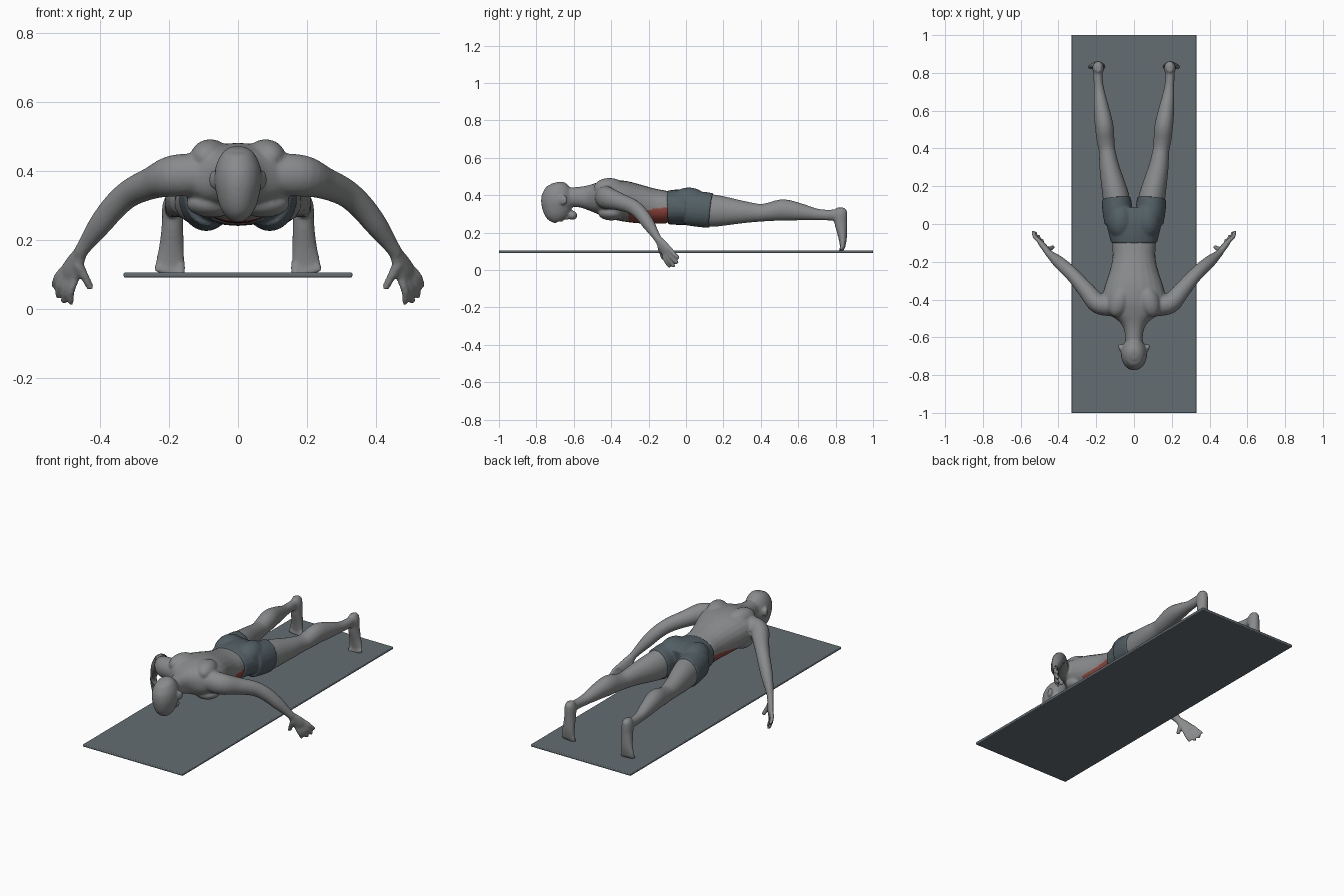
import bpy, bmesh, math
from mathutils import Vector, Matrix

if "Cube" in bpy.data.objects:
    bpy.data.objects.remove(bpy.data.objects["Cube"], do_unlink=True)


def material(name, color):
    m = bpy.data.materials.new(name)
    m.use_nodes = True
    m.diffuse_color = (*color, 1)
    m.node_tree.nodes["Principled BSDF"].inputs["Base Color"].default_value = (*color, 1)
    return m


skin = material("grey skin", (0.25, 0.255, 0.26))
cloth = material("slate cloth", (0.085, 0.115, 0.13))
red = material("muscle red", (0.30, 0.06, 0.045))
rubber = material("mat grey", (0.125, 0.155, 0.17))
X = (1, 0, 0)


def spline(st, steps=5):
    """Catmull-Rom through the stations (x, y, z, half width, half depth)."""
    p = [Vector(s) for s in st]
    p = [p[0] * 2 - p[1]] + p + [p[-1] * 2 - p[-2]]
    out = []
    for a, b, c, d in zip(p, p[1:], p[2:], p[3:]):
        for i in range(steps):
            t = i / steps
            out.append(0.5 * (2 * b + (c - a) * t + (2 * a - 5 * b + 4 * c - d) * t**2
                              + (3 * b - a - 3 * c + d) * t**3))
    return out + [p[-2]]


def tube(bm, st, side=X, mirror=1, grow=0.0, n=24, power=1.0):
    """Loft elliptical rings along a smooth path."""
    pts = spline([(s[0] * mirror, *s[1:]) for s in st])
    side = Vector((side[0] * mirror, side[1], side[2]))
    rings = []
    for i, p in enumerate(pts):
        ahead, behind = pts[min(i + 1, len(pts) - 1)], pts[max(i - 1, 0)]
        t = (Vector(ahead[:3]) - Vector(behind[:3])).normalized()
        u = (side - t * side.dot(t)).normalized()
        v = t.cross(u)
        ring = []
        for k in range(n):
            a = math.tau * k / n
            c, s = math.cos(a), math.sin(a)
            c, s = [math.copysign(abs(q) ** power, q) for q in (c, s)]
            ring.append(bm.verts.new(Vector(p[:3]) + u * c * (p[3] + grow) + v * s * (p[4] + grow)))
        rings.append(ring)
    for a, b in zip(rings, rings[1:]):
        for k in range(n):
            bm.faces.new((a[k], a[(k + 1) % n], b[(k + 1) % n], b[k]))
    bm.faces.new(rings[0])
    bm.faces.new(rings[-1])


def ball(bm, center, radii, mirror=1, turn=0.0):
    c = Vector((center[0] * mirror, center[1], center[2]))
    mat = Matrix.Translation(c) @ Matrix.Rotation(turn * mirror, 4, 'Z') @ Matrix.Diagonal((*radii, 1))
    bmesh.ops.create_uvsphere(bm, u_segments=24, v_segments=14, radius=1, matrix=mat)


def fuse(name, bm, mats, voxel, smooth):
    """Blend overlapping parts into one organic surface."""
    bmesh.ops.recalc_face_normals(bm, faces=bm.faces[:])
    me = bpy.data.meshes.new(name)
    bm.to_mesh(me)
    bm.free()
    ob = bpy.data.objects.new(name, me)
    bpy.context.collection.objects.link(ob)
    r = ob.modifiers.new("blend", 'REMESH')
    r.mode, r.voxel_size = 'VOXEL', voxel
    s = ob.modifiers.new("soften", 'SMOOTH')
    s.factor, s.iterations = 0.5, smooth
    dg = bpy.context.evaluated_depsgraph_get()
    new = bpy.data.meshes.new_from_object(ob.evaluated_get(dg))
    ob.modifiers.clear()
    ob.data = new
    new.materials.clear()
    for m in mats:
        new.materials.append(m)
    new.polygons.foreach_set("use_smooth", [True] * len(new.polygons))
    return ob


def trunk(rows):
    # rows of y, half width, top z, bottom z
    return [(0, y, (a + b) / 2, w, (a - b) / 2) for y, w, a, b in rows]


neck_chest = trunk([(-.64, .045, .44, .34), (-.57, .05, .445, .335), (-.52, .075, .455, .32),
                    (-.47, .14, .47, .30), (-.41, .17, .482, .28), (-.34, .158, .478, .262),
                    (-.26, .132, .458, .25), (-.18, .114, .437, .247), (-.1, .115, .422, .247)])
hips = trunk([(-.1, .118, .42, .248), (-.04, .133, .427, .245), (.02, .145, .425, .245),
              (.08, .145, .405, .25)])
thigh = [(.085, 0, .33, .066, .085), (.088, .07, .325, .074, .09), (.094, .135, .318, .073, .089)]
lower_leg = [(.108, .2, .315, .067, .081), (.13, .3, .31, .055, .063),
             (.143, .39, .306, .046, .05), (.15, .44, .31, .049, .051), (.158, .52, .321, .051, .059),
             (.172, .61, .311, .043, .048), (.184, .7, .297, .031, .033),
             (.19, .77, .294, .026, .031), (.19, .83, .295, .027, .035)]
foot = [(.19, .828, .332, .018, .022), (.19, .825, .3, .03, .037), (.19, .828, .25, .031, .034),
        (.193, .837, .18, .036, .024), (.197, .838, .135, .042, .016), (.198, .836, .112, .041, .012)]
arm = [(.11, -.43, .39, .062, .06), (.19, -.42, .385, .06, .054), (.25, -.355, .365, .047, .045),
       (.31, -.285, .338, .041, .038), (.355, -.24, .3, .038, .036), (.4, -.2, .245, .034, .032),
       (.44, -.165, .19, .024, .022), (.46, -.147, .16, .021, .018)]
spread = Vector((.045, .045, .04)).normalized()
palm = [(.455, -.15, .167, .02, .017), (.47, -.13, .138, .03, .017),
        (.486, -.108, .108, .036, .016), (.494, -.096, .09, .035, .012)]

# skin: head, trunk, arms and legs
bm = bmesh.new()
tube(bm, [(0, -.695, .468, .02, .022), (0, -.692, .453, .045, .055), (0, -.688, .415, .064, .08),
          (0, -.687, .37, .069, .088), (0, -.683, .33, .062, .083), (0, -.67, .302, .052, .073),
          (0, -.655, .28, .035, .052)])
ball(bm, (0, -.608, .292), (.033, .027, .024))
ball(bm, (0, -.668, .274), (.013, .018, .017))
ball(bm, (0, -.638, .277), (.022, .012, .009))
tube(bm, neck_chest, power=0.92)
tube(bm, hips, power=0.92, grow=-.008)
for m in (1, -1):
    ball(bm, (.07, -.657, .375), (.012, .024, .027), m, -.35)
    ball(bm, (.08, -.41, .44), (.055, .085, .052), m, .3)
    ball(bm, (.075, -.4, .305), (.075, .07, .04), m)
    tube(bm, arm, (0, 0, 1), m)
    tube(bm, thigh + lower_leg, X, m, -.002)
    tube(bm, foot, X, m)
    ball(bm, (.19, .834, .305), (.027, .028, .03), m)
    # toes, the big one on the inner side
    for i in range(5):
        r = .013 if i == 0 else .0095
        x = .166 + i * .0165
        z = .094 + .004 * max(i - 1, 0)
        tube(bm, [(x, .838, .13, r, r), (x, .832, z + .016, r, r), (x, .828, z, r, r)], X, m, n=12)
    tube(bm, palm, spread, m)
    # fingers, index to little
    tips = [(.485, -.085, .014), (.505, -.062, .016), (.523, -.045, .034), (.533, -.037, .062)]
    for i, tip in enumerate(tips):
        base = Vector((.49, -.102, .1)) + spread * (i - 1.5) * .019
        end = Vector(tip)
        mid = base.lerp(end, .5) + Vector((.006, -.006, 0))
        tube(bm, [(*base, .012, .012), (*mid, .0115, .0115), (*end, .0095, .0095)], X, m, n=12)
    tube(bm, [(.465, -.14, .13, .016, .016), (.446, -.132, .095, .013, .013),
              (.427, -.12, .058, .011, .011)], X, m, n=12)
body = fuse("body", bm, [skin, red], .0065, 4)

# worked belly muscles on the underside
for f in body.data.polygons:
    c = f.center
    if -.31 < c.y < -.09 and abs(c.x) < .15 and c.z < .335 + .12 * (c.y + .1):
        f.material_index = 1

# fitted shorts over hips and thighs
bm = bmesh.new()
tube(bm, hips, power=0.92, grow=.004)
for m in (1, -1):
    tube(bm, thigh, X, m, .005)
    ball(bm, (.07, .015, .365), (.072, .1, .076), m)
fuse("shorts", bm, [cloth], .0065, 3)

# exercise mat
bm = bmesh.new()
bmesh.ops.create_cube(bm, size=1, matrix=Matrix.Translation((0, 0, .098)) @ Matrix.Diagonal((.664, 2, .015, 1)))
me = bpy.data.meshes.new("mat")
bm.to_mesh(me)
bm.free()
me.materials.append(rubber)
mat = bpy.data.objects.new("exercise_mat", me)
bpy.context.collection.objects.link(mat)
b = mat.modifiers.new("rounded edge", 'BEVEL')
b.width, b.segments = .005, 3
